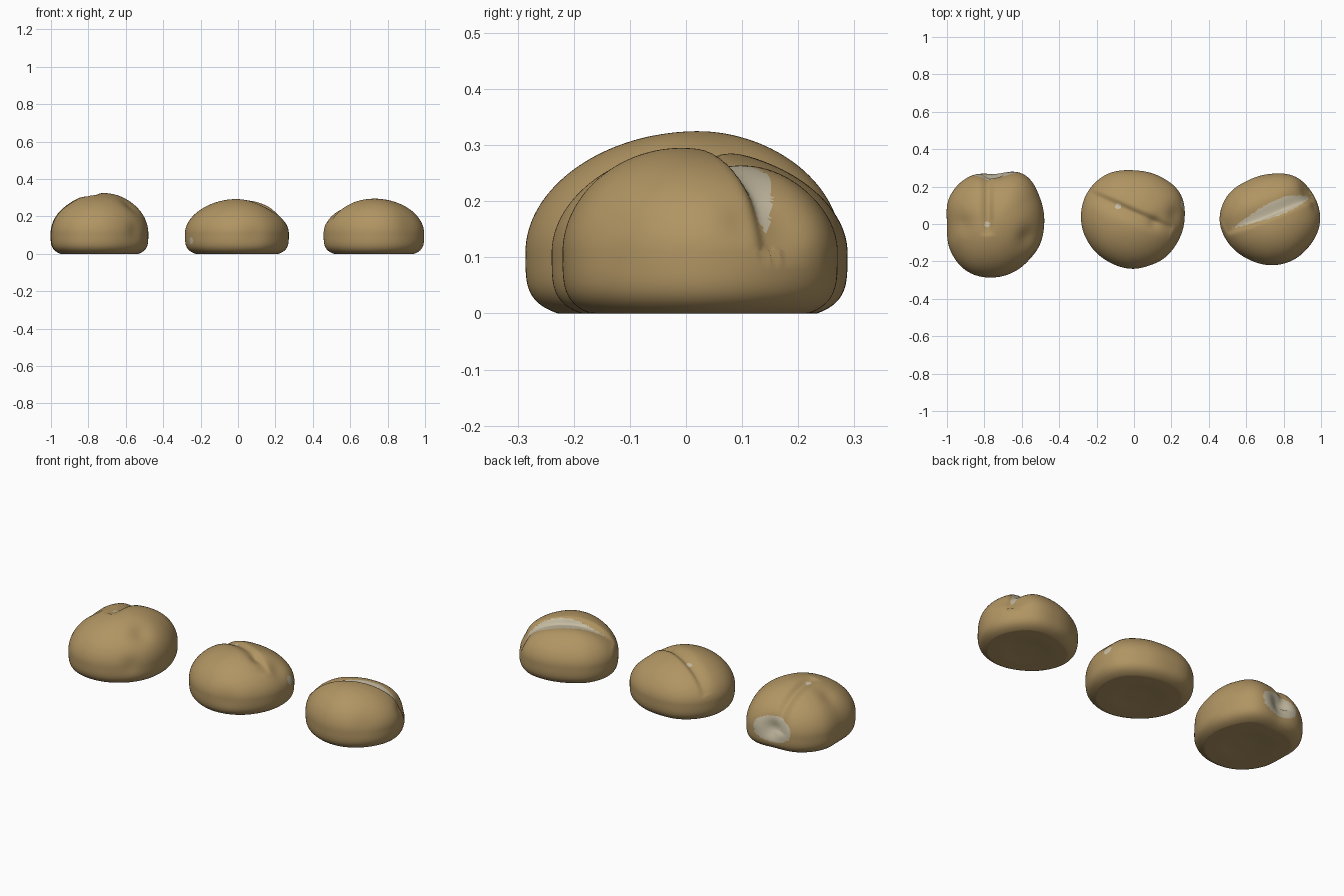
import bpy, bmesh, math
from mathutils import Vector

old = bpy.data.objects.get("Cube")
if old:
    bpy.data.objects.remove(old, do_unlink=True)


def make_material(name, rgb):
    mat = bpy.data.materials.new(name)
    mat.use_nodes = True
    mat.diffuse_color = (*rgb, 1)
    mat.node_tree.nodes["Principled BSDF"].inputs["Base Color"].default_value = (*rgb, 1)
    return mat


crust = make_material("golden_brown_crust", (0.44, 0.30, 0.125))
crumb = make_material("pale_crumb", (0.56, 0.50, 0.36))
WAIST = 0.11  # height of the widest section


def smooth(a, b, v):
    t = min(1, max(0, (v - a) / (b - a)))
    return t * t * (3 - 2 * t)


def outline(radii, angle):
    """Smooth closed plan outline through evenly spaced radii."""
    n = len(radii)
    f = (angle / math.tau) % 1 * n
    i, t = int(f), f % 1
    a, b, c, d = (radii[(i + k) % n] for k in (-1, 0, 1, 2))
    return b + 0.5 * t * (c - a + t * (2 * a - 5 * b + 4 * c - d + t * (3 * (b - c) + d - a)))


def along(seg, p):
    """Fraction along a plan segment and signed distance behind it."""
    a, b = Vector(seg[0]), Vector(seg[1])
    v, q = b - a, Vector((p.x, p.y)) - a
    return q.dot(v) / v.length_squared, (v.x * q.y - v.y * q.x) / v.length


def groove(p, seg, depth, front, back):
    """Fold: steep on its front side, softer on its back side."""
    t, d = along(seg, p)
    if not 0 < t < 1:
        return 0
    width = back if d > 0 else front
    fade = math.sqrt(math.sin(math.pi * t))
    return depth * fade * math.exp(-(d / width) ** 2) * smooth(0.05, 0.14, p.z)


def make_roll(name, center, radii, height, power, peak, folds, dents, is_crumb):
    bm = bmesh.new()
    bmesh.ops.create_icosphere(bm, subdivisions=6, radius=1)
    for v in bm.verts:
        n = v.co.normalized()
        flat = math.hypot(n.x, n.y)
        angle = math.atan2(n.y, n.x)
        up = n.z >= 0
        e = 2 / power if up else 0.5
        h = flat ** e
        r = outline(radii, angle) * h
        rise = abs(n.z) ** e
        z = WAIST + (height - WAIST) * rise if up else WAIST - 0.125 * rise
        shift = (1 - h) if up else 0
        p = Vector((r * math.cos(angle) + peak[0] * shift,
                    r * math.sin(angle) + peak[1] * shift, z))
        # folds and thumb dents push the crust inwards
        push = sum(groove(p, *f) for f in folds) if up else 0
        for x, y, dz, size, depth in dents:
            push += depth * math.exp(-(p - Vector((x, y, dz))).length_squared / size ** 2)
        p -= n * push
        # flat base with a shallow hollow
        hollow = 0.006 * smooth(0.6, 0.2, h) if not up else 0
        p.z = max(p.z, hollow)
        v.co = p
    for f in bm.faces:
        f.smooth = True
        f.material_index = int(is_crumb(f.calc_center_median()))
    mesh = bpy.data.meshes.new(name)
    bm.to_mesh(mesh)
    bm.free()
    mesh.materials.append(crust)
    mesh.materials.append(crumb)
    ob = bpy.data.objects.new(name, mesh)
    ob.location = (*center, 0)
    bpy.context.collection.objects.link(ob)


def spot(p, x, y, z, size):
    return (p - Vector((x, y, z))).length < size


# Left roll: cleft from the back, torn pale hollow on the back face
make_roll(
    "left_roll", (-0.74, 0),
    [.26, .275, .305, .275, .29, .285, .26, .28, .295, .285, .27, .262],
    0.325, 1.95, (0.02, 0.02),
    [(((-0.045, -0.06), (-0.045, 0.29)), 0.025, 0.03, 0.03)],
    [(0, 0.27, 0.13, 0.055, 0.03), (0.16, -0.07, 0.25, 0.06, 0.018),
     (-0.16, -0.13, 0.07, 0.03, 0.015), (-0.17, 0.0, 0.26, 0.05, 0.008),
     (0.19, -0.19, 0.12, 0.05, 0.008)],
    lambda p: p.y > 0.15 and (p.x / 0.115) ** 2 + ((p.z - 0.125) / 0.07) ** 2 < 1
    or spot(p, -0.045, 0.0, 0.30, 0.015))

# Middle roll: diagonal fold over the top, two small pale marks
make_roll(
    "middle_roll", (0, 0.02),
    [.27, .285, .272, .267, .285, .29, .283, .27, .26, .26, .26, .26],
    0.295, 1.9, (0.0, -0.01),
    [(((-0.24, 0.15), (0.21, -0.045)), 0.02, 0.045, 0.016)],
    [(0.11, -0.01, 0.26, 0.035, 0.012), (0.21, 0.03, 0.2, 0.05, 0.012),
     (0.08, -0.24, 0.1, 0.06, 0.005)],
    lambda p: spot(p, 0.25, 0.08, 0.14, 0.025) or spot(p, -0.24, -0.1, 0.07, 0.022)
    or spot(p, -0.085, 0.075, 0.26, 0.016))

# Right roll: wide split with a pale crescent behind the front lobe
split = ((-0.21, -0.045), (0.205, 0.12))


def crescent(p):
    t, d = along(split, p)
    if not 0 < t < 1 or p.z < 0.13:
        return False
    width = math.sin(math.pi * t ** 1.5) ** 0.7
    return -0.028 * width < d < 0.055 * width


make_roll(
    "right_roll", (0.73, 0.02),
    [.265, .267, .268, .248, .245, .265, .272, .255, .24, .24, .245, .252],
    0.295, 1.95, (0.0, -0.03),
    [(((-0.24, -0.06), (0.27, 0.145)), 0.032, 0.018, 0.06)],
    [(0.15, -0.13, 0.14, 0.06, 0.01), (0.2, 0.17, 0.16, 0.05, 0.012),
     (0.23, 0.08, 0.16, 0.04, 0.01)],
    crescent)
